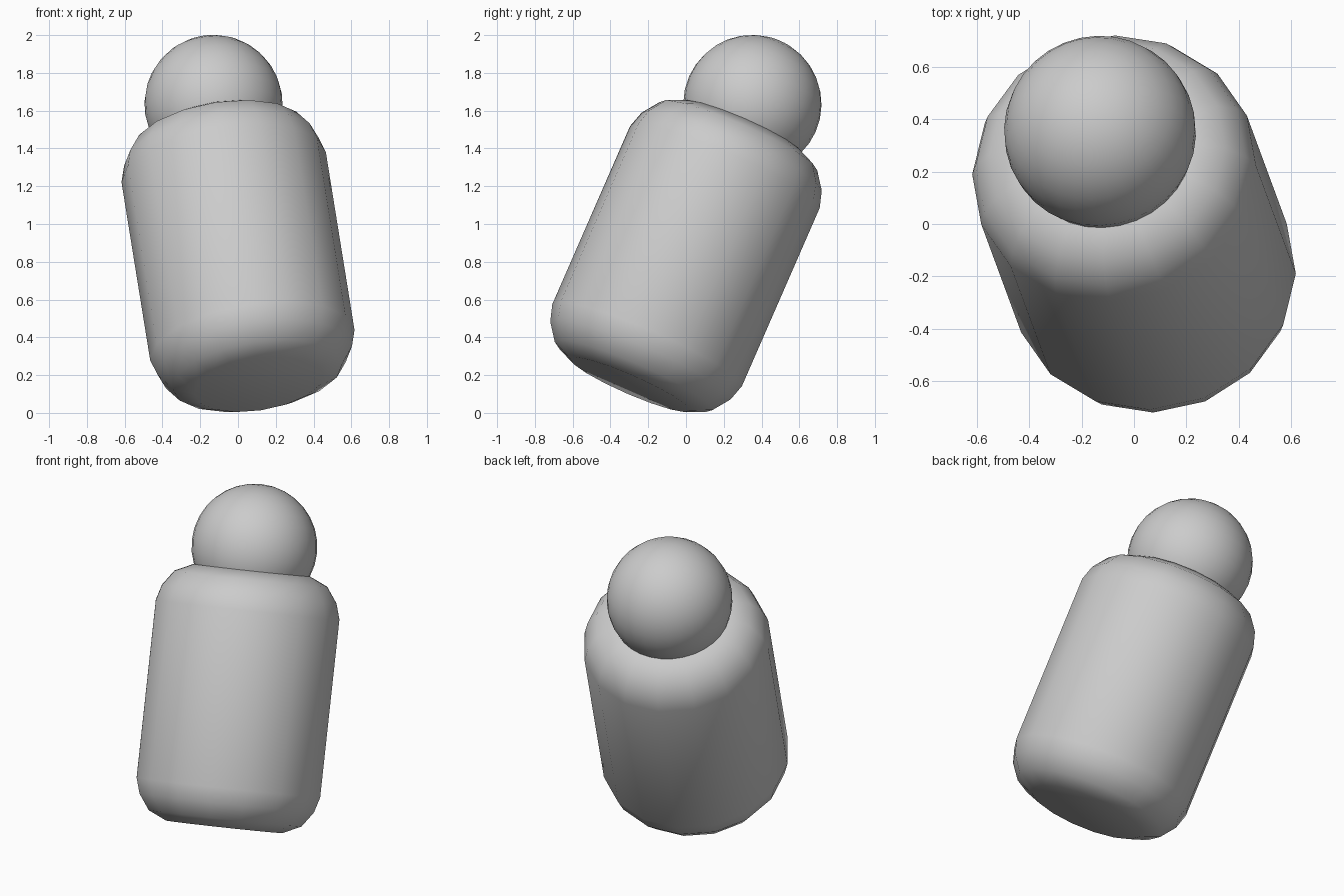
import bpy
import bmesh
import math
from mathutils import Matrix, Vector

cube = bpy.data.objects.get("Cube")
if cube:
    bpy.data.objects.remove(cube, do_unlink=True)

# Shared material and leaning axis
grey = bpy.data.materials.new("plain_grey")
grey.use_nodes = True
colour = (0.6, 0.6, 0.6, 1)
grey.diffuse_color = colour
grey.node_tree.nodes["Principled BSDF"].inputs["Base Color"].default_value = colour

CENTRE = Vector((0, 0, 0.83))
AXIS = Vector((-0.146, 0.396, 0.907)).normalized()
LEAN = Vector((0, 0, 1)).rotation_difference(AXIS).to_matrix().to_4x4()


def finish(name, bm, offset):
    """Turn a bmesh into a smooth object placed along the leaning axis."""
    bmesh.ops.recalc_face_normals(bm, faces=bm.faces[:])
    mesh = bpy.data.meshes.new(name)
    bm.to_mesh(mesh)
    bm.free()
    mesh.materials.append(grey)
    for face in mesh.polygons:
        face.use_smooth = True
    obj = bpy.data.objects.new(name, mesh)
    bpy.context.scene.collection.objects.link(obj)
    obj.matrix_world = Matrix.Translation(CENTRE + AXIS * offset) @ LEAN
    return obj


# Body: sixteen-sided barrel with rounded shoulders and flat ends
SIDES = 16
upper = [(0.547, 0.52), (0.52, 0.61), (0.455, 0.70), (0.345, 0.75)]
profile = [(r, -h) for r, h in reversed(upper)] + upper
bm = bmesh.new()
rings = []
for r, h in profile:
    angles = [2 * math.pi * i / SIDES for i in range(SIDES)]
    rings.append([bm.verts.new((r * math.cos(a), r * math.sin(a), h)) for a in angles])
for low, high in zip(rings, rings[1:]):
    for i in range(SIDES):
        j = (i + 1) % SIDES
        bm.faces.new((low[i], low[j], high[j], high[i]))
bm.faces.new(rings[0])
bm.faces.new(rings[-1])
finish("body", bm, 0)

# Head: ball sunk into the top end
bm = bmesh.new()
bmesh.ops.create_uvsphere(bm, u_segments=32, v_segments=16, radius=0.366)
finish("head", bm, 0.888)
